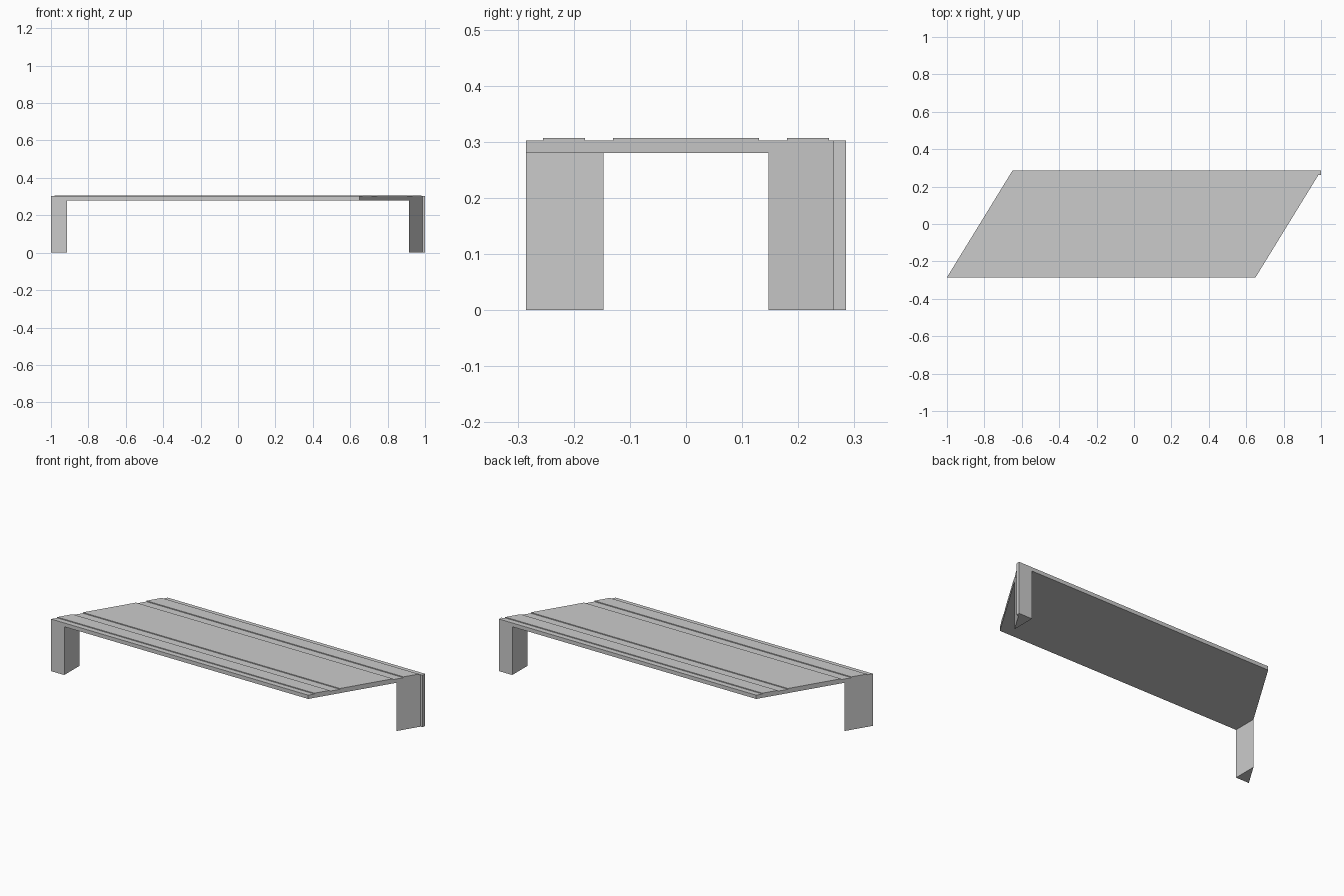
import bpy, bmesh

if "Cube" in bpy.data.objects:
    bpy.data.objects.remove(bpy.data.objects["Cube"])

W = 0.285            # half depth
SLOPE = 0.35 / 0.57  # sideways skew per unit of depth


def left_x(y):
    return -1.0 + (y + W) * SLOPE


def prism(name, outline, z0, z1):
    """Extrude a counter-clockwise outline from z0 to z1."""
    bm = bmesh.new()
    face = bm.faces.new([bm.verts.new((x, y, z0)) for x, y in outline])
    ext = bmesh.ops.extrude_face_region(bm, geom=[face])
    moved = [v for v in ext["geom"] if isinstance(v, bmesh.types.BMVert)]
    bmesh.ops.translate(bm, verts=moved, vec=(0, 0, z1 - z0))
    bmesh.ops.recalc_face_normals(bm, faces=bm.faces)
    mesh = bpy.data.meshes.new(name)
    bm.to_mesh(mesh)
    bm.free()
    obj = bpy.data.objects.new(name, mesh)
    bpy.context.collection.objects.link(obj)
    return obj


def skewed(y0, y1):
    """Parallelogram band of the table top between two depths."""
    return [(left_x(y0), y0), (left_x(y0) + 1.65, y0),
            (left_x(y1) + 1.65, y1), (left_x(y1), y1)]


# Skewed table top slab
prism("top_slab", skewed(-W, W), 0.28, 0.302)

# Raised planks separated by two shallow grooves
for name, y0, y1 in (("front_plank", -0.255, -0.18),
                     ("middle_plank", -0.13, 0.13),
                     ("back_plank", 0.18, 0.255)):
    prism(name, skewed(y0, y1), 0.302, 0.307)

# Triangular legs in the two acute corners
leg = [(-1.0, -W), (-0.915, -W), (-0.915, -0.147)]
prism("left_leg", leg, 0, 0.28)
prism("right_leg", [(-x, -y) for x, y in leg], 0, 0.28)

# Small square post at the tip of the right leg
prism("corner_post", [(0.986, 0.263), (1.0, 0.263), (1.0, W), (0.986, W)], 0, 0.302)
